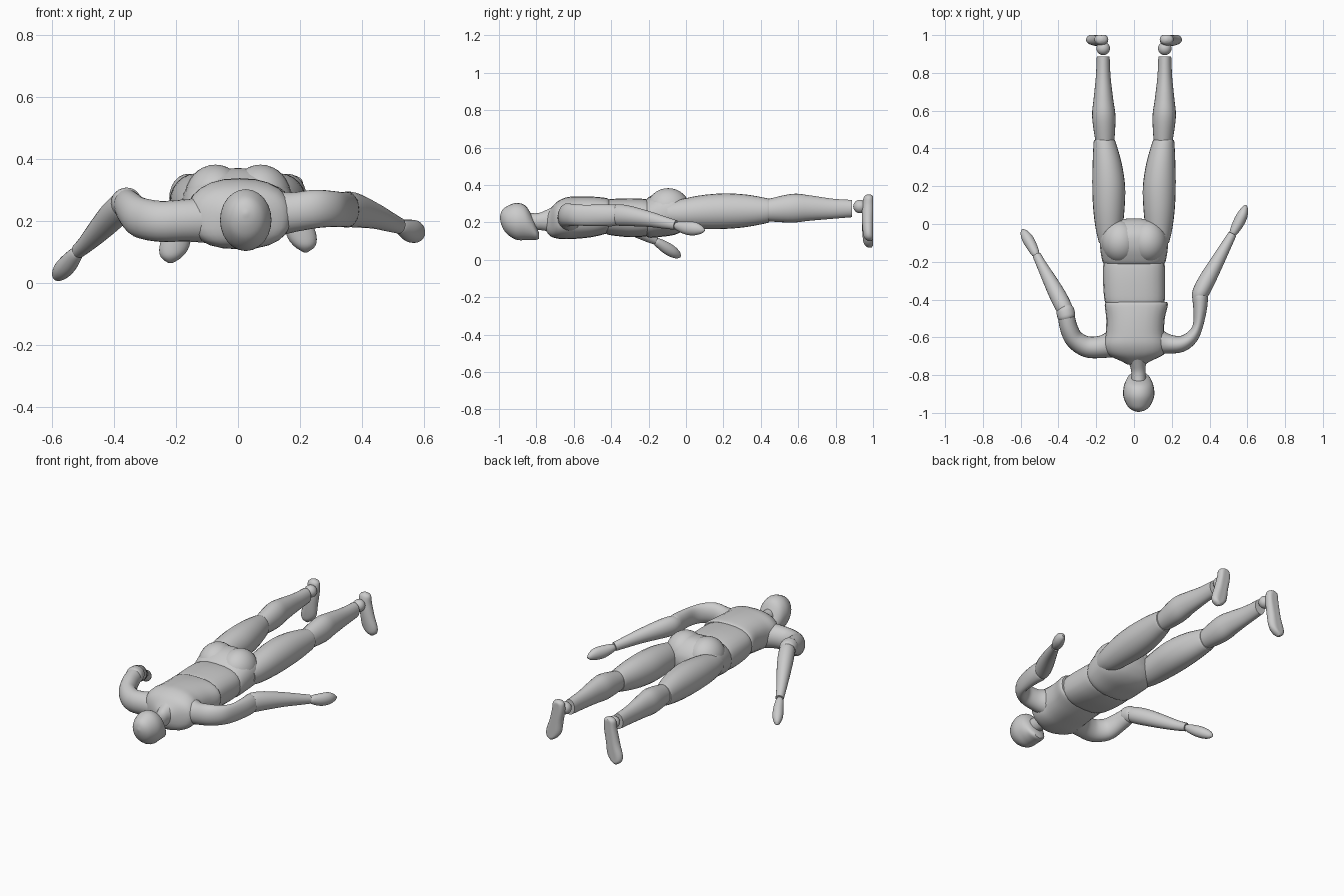
import bpy, bmesh, math
from mathutils import Vector


def finish(name, bm, angle=40):
    bmesh.ops.recalc_face_normals(bm, faces=bm.faces)
    me = bpy.data.meshes.new(name)
    bm.to_mesh(me)
    bm.free()
    ob = bpy.data.objects.new(name, me)
    bpy.context.collection.objects.link(ob)
    bpy.ops.object.select_all(action='DESELECT')
    ob.select_set(True)
    bpy.context.view_layer.objects.active = ob
    bpy.ops.object.shade_smooth_by_angle(angle=math.radians(angle))
    return ob


def smooth(rows, steps):
    """Catmull-Rom interpolation of the section rows."""
    out = []
    n = len(rows)
    for i in range(n - 1):
        p = [rows[max(i - 1, 0)], rows[i], rows[i + 1], rows[min(i + 2, n - 1)]]
        for k in range(steps):
            t = k / steps
            out.append([0.5 * (2 * b + (c - a) * t + (2 * a - 5 * b + 4 * c - d) * t * t
                               + (3 * b - a - 3 * c + d) * t ** 3) for a, b, c, d in zip(*p)])
    return out + [list(rows[-1])]


def loft(name, rows, axis=None, up=(0, 0, 1), power=2.0, seg=24, steps=4, max_y=None):
    """Skin rows of (x, y, z, side radius, up radius) into a closed body."""
    pts = smooth(rows, steps)
    bm = bmesh.new()
    rings = []
    for i, r in enumerate(pts):
        c = Vector(r[:3])
        t = Vector(axis) if axis else (Vector(pts[min(i + 1, len(pts) - 1)][:3])
                                       - Vector(pts[max(i - 1, 0)][:3]))
        s = t.cross(Vector(up)).normalized()
        u = s.cross(t).normalized()
        ring = []
        for k in range(seg):
            a = 2 * math.pi * k / seg
            ca, sa = math.cos(a), math.sin(a)
            px = math.copysign(abs(ca) ** (2 / power), ca) * max(r[3], .003)
            pz = math.copysign(abs(sa) ** (2 / power), sa) * max(r[4], .003)
            co = c + s * px + u * pz
            if max_y is not None:
                co.y = min(co.y, max_y)
            ring.append(bm.verts.new(co))
        rings.append(ring)
    for a, b in zip(rings, rings[1:]):
        for k in range(seg):
            bm.faces.new((a[k], a[(k + 1) % seg], b[(k + 1) % seg], b[k]))
    bm.faces.new(rings[0])
    bm.faces.new(rings[-1])
    return finish(name, bm)


def ball(name, c, r):
    bm = bmesh.new()
    bmesh.ops.create_uvsphere(bm, u_segments=24, v_segments=16, radius=1)
    for v in bm.verts:
        v.co = Vector(c) + Vector([a * b for a, b in zip(v.co, r)])
    return finish(name, bm)


Y = (0, 1, 0)

# Head with the chin reaching down and toward the body, then the neck
loft("head", [(.025, -.995, .225, .004, .004), (.025, -.985, .222, .035, .04),
              (.025, -.96, .213, .062, .072), (.025, -.91, .206, .082, .098),
              (.025, -.86, .198, .079, .093), (.025, -.825, .172, .066, .066),
              (.025, -.80, .143, .05, .036), (.025, -.787, .13, .03, .018)], axis=Y)
loft("neck", [(.025, -.85, .205, .038, .045), (.024, -.79, .205, .038, .045),
              (.02, -.75, .21, .042, .055), (.015, -.70, .22, .06, .07)], axis=Y)

# Torso
loft("chest", [(.012, -.745, .20, .045, .05), (.01, -.725, .20, .08, .073),
               (.008, -.69, .212, .15, .098), (.005, -.64, .222, .168, .112),
               (.005, -.58, .226, .155, .113), (.008, -.50, .23, .155, .108),
               (.012, -.43, .235, .167, .096), (.012, -.412, .235, .16, .088)],
     axis=Y, power=2.4)
loft("abdomen", [(.005, -.425, .228, .15, .09), (.003, -.40, .228, .16, .097),
                 (0, -.30, .225, .164, .104), (0, -.22, .225, .163, .10),
                 (0, -.19, .225, .155, .09)], axis=Y, power=2.5)
loft("pelvis", [(0, -.215, .225, .155, .095), (0, -.195, .228, .168, .11),
                (0, -.13, .245, .179, .122), (0, -.06, .252, .180, .118),
                (0, -.01, .25, .155, .09), (0, .02, .25, .09, .05), (0, .03, .25, .02, .01)],
     axis=Y, power=2.3)

# Legs, mirrored
for s, side in ((-1, "left"), (1, "right")):
    ball(side + "_buttock", (s * .073, -.095, .275), (.10, .115, .108))
    loft(side + "_thigh", [(s * .13, -.10, .245, .055, .06), (s * .132, -.03, .247, .07, .076),
                           (s * .133, .08, .255, .083, .09), (s * .134, .20, .26, .087, .095),
                           (s * .142, .32, .262, .077, .087), (s * .155, .43, .263, .059, .067),
                           (s * .157, .445, .264, .052, .06)], axis=Y)
    loft(side + "_shin", [(s * .155, .425, .265, .045, .055), (s * .155, .455, .267, .052, .062),
                          (s * .16, .57, .276, .062, .077), (s * .162, .66, .277, .052, .068),
                          (s * .163, .78, .273, .039, .054), (s * .163, .888, .274, .034, .046)],
         axis=Y)
    ball(side + "_ankle", (s * .163, .93, .285), (.036, .036, .036))
    # Foot runs heel to toe downward, sole flat toward the back
    drop = .035 if s < 0 else 0
    tx, tz = s * .215, .10 - drop
    loft(side + "_foot", [(s * .172, .977, .35 - drop / 3, .006, .008),
                          (s * .173, .977, .335 - drop / 3, .033, .026),
                          (s * .175, .975, .29 - drop / 2, .038, .033),
                          (s * .19, .973, .22 - drop, .042, .032),
                          (s * .205, .975, .155 - drop, .048, .030),
                          (tx, .978, tz + .02, .034, .026),
                          (tx + s * .003, .982, tz, .006, .01)],
         axis=(0, 0, -1), up=(0, -1, 0), max_y=1.0)

# Right arm
loft("right_upper_arm", [(.12, -.62, .225, .07, .075), (.18, -.635, .23, .052, .064),
                         (.25, -.635, .24, .043, .062), (.305, -.60, .24, .035, .058),
                         (.338, -.54, .238, .027, .056), (.350, -.45, .238, .036, .058),
                         (.350, -.385, .238, .042, .058), (.350, -.37, .238, .037, .05)])
loft("right_forearm", [(.338, -.40, .24, .034, .045), (.352, -.365, .24, .044, .057),
                       (.385, -.30, .234, .045, .054), (.44, -.20, .218, .037, .042),
                       (.49, -.11, .198, .028, .032), (.520, -.055, .186, .023, .026)])
loft("right_hand", [(.518, -.06, .186, .012, .012), (.527, -.043, .181, .022, .024),
                    (.553, .005, .170, .030, .036), (.575, .05, .166, .028, .035),
                    (.588, .085, .160, .016, .02), (.594, .10, .158, .004, .004)])

# Left arm
loft("left_upper_arm", [(-.10, -.63, .205, .075, .075), (-.17, -.65, .203, .06, .068),
                        (-.25, -.65, .20, .056, .066), (-.315, -.61, .212, .05, .065),
                        (-.345, -.55, .237, .047, .058), (-.358, -.49, .255, .044, .05),
                        (-.360, -.47, .258, .04, .045)])
loft("left_elbow", [(-.355, -.50, .262, .036, .036), (-.357, -.492, .262, .047, .047),
                    (-.365, -.455, .258, .047, .047), (-.368, -.447, .256, .036, .036)])
loft("left_forearm", [(-.355, -.475, .262, .036, .036), (-.372, -.44, .250, .044, .046),
                      (-.405, -.375, .218, .044, .047), (-.45, -.29, .170, .036, .039),
                      (-.49, -.215, .128, .027, .029), (-.515, -.165, .105, .023, .024)])
loft("left_hand", [(-.513, -.17, .105, .012, .012), (-.522, -.155, .096, .022, .022),
                   (-.545, -.11, .067, .029, .031), (-.567, -.072, .043, .029, .030),
                   (-.584, -.043, .025, .018, .02), (-.592, -.03, .017, .004, .004)])
